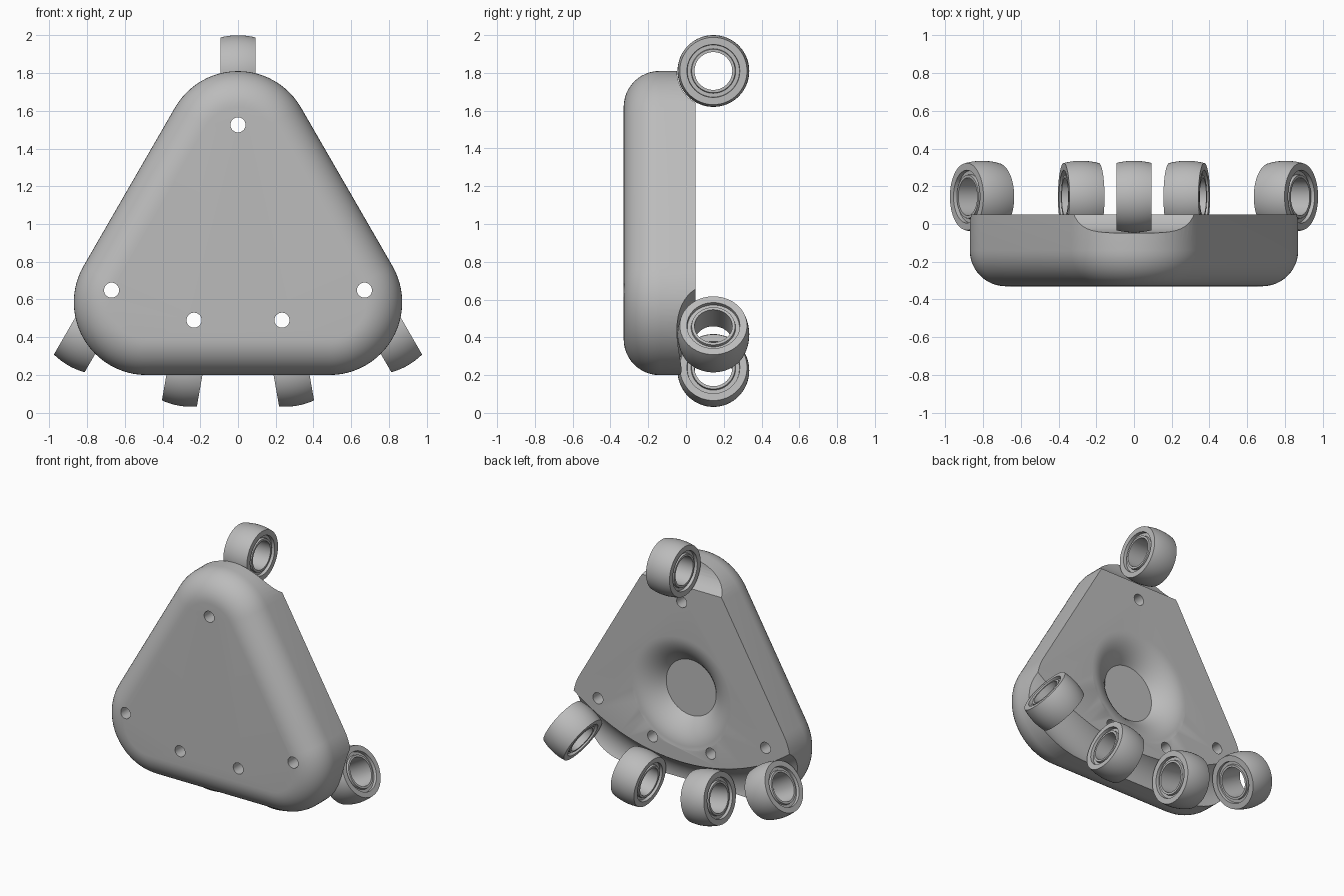
import bpy, bmesh, math
from mathutils import Matrix, Vector

cube = bpy.data.objects.get("Cube")
if cube:
    bpy.data.objects.remove(cube, do_unlink=True)

BACK, FRONT = 0.05, -0.33
WHEEL_Y, TOP_Z, ARC = 0.145, 1.81, 1.61     # wheel height, arc centre, arc radius
HOLE_ARC = 1.34

grey = bpy.data.materials.new("plain_grey")
grey.use_nodes = True
grey.diffuse_color = (0.5, 0.5, 0.5, 1)
grey.node_tree.nodes["Principled BSDF"].inputs["Base Color"].default_value = (0.5, 0.5, 0.5, 1)


def make(name, bm):
    bmesh.ops.recalc_face_normals(bm, faces=bm.faces)
    mesh = bpy.data.meshes.new(name)
    bm.to_mesh(mesh)
    bm.free()
    obj = bpy.data.objects.new(name, mesh)
    bpy.context.collection.objects.link(obj)
    mesh.materials.append(grey)
    return obj


def skin(bm, rings, close=False):
    """Bridge successive vertex rings; cap the ends or close the loop."""
    loops = [[bm.verts.new(p) for p in ring] for ring in rings]
    pairs = list(zip(loops, loops[1:]))
    if close:
        pairs.append((loops[-1], loops[0]))
    else:
        bm.faces.new(loops[0])
        bm.faces.new(loops[-1])
    for a, b in pairs:
        for i in range(len(a)):
            j = (i + 1) % len(a)
            bm.faces.new((a[i], a[j], b[j], b[i]))


def lathe(name, profile, matrix, steps=64, close=False):
    """Spin (radius, height) points about local z, then place."""
    bm = bmesh.new()
    turn = [2 * math.pi * i / steps for i in range(steps)]
    skin(bm, [[matrix @ Vector((r * math.cos(t), r * math.sin(t), h)) for t in turn]
              for r, h in profile], close)
    return make(name, bm)


def select(obj):
    bpy.ops.object.select_all(action='DESELECT')
    obj.select_set(True)
    bpy.context.view_layer.objects.active = obj


def cut(obj, cutter):
    cutter.hide_render = True
    select(obj)
    mod = obj.modifiers.new("cut", 'BOOLEAN')
    mod.operation, mod.solver, mod.object = 'DIFFERENCE', 'EXACT', cutter
    bpy.ops.object.modifier_apply(modifier=mod.name)
    bpy.data.objects.remove(cutter, do_unlink=True)


def on_arc(radius, degrees, y):
    a = math.radians(degrees)
    return Vector((radius * math.sin(a), y, TOP_Z - radius * math.cos(a)))


# Rounded triangular body with a rolled front edge
CORNER, FILLET, CENTRE_Z, REACH = 0.385, 0.19, 0.865, 0.56


def outline(inset, y):
    pts = []
    for k in range(3):
        mid = math.radians(90 + 120 * k)
        cx, cz = REACH * math.cos(mid), CENTRE_Z + REACH * math.sin(mid)
        for i in range(25):
            a = mid + math.radians(-60 + 5 * i)
            r = CORNER - inset
            pts.append((cx + r * math.cos(a), y, cz + r * math.sin(a)))
    return pts


rings = [outline(0, BACK)]
for i in range(13):
    a = math.radians(7.5 * i)
    rings.append(outline(FILLET * (1 - math.cos(a)), FRONT + FILLET * (1 - math.sin(a))))
bm = bmesh.new()
skin(bm, rings)
body = make("body", bm)

# Wheel pockets: a straight one at the top and a ring sweep along the bottom
along_x = Matrix.Rotation(math.pi / 2, 4, 'Y')
along_y = Matrix.Rotation(-math.pi / 2, 4, 'X')
POCKET = 0.193
cut(body, lathe("top_pocket_cutter", [(POCKET, -0.6), (POCKET, 0.6)],
                Matrix.Translation((0, WHEEL_Y, TOP_Z)) @ along_x))
tube = [(ARC + POCKET * math.cos(math.pi * i / 24), POCKET * math.sin(math.pi * i / 24))
        for i in range(48)]
cut(body, lathe("arc_pocket_cutter", tube,
                Matrix.Translation((0, WHEEL_Y, TOP_Z)) @ along_y, 144, True))

# Flared dish in the back
DISC, RIM, DEPTH = 0.2, 0.40, 0.11
flare = []
for i in range(9):
    t = i / 8
    flare.append((DISC + (RIM - DISC) * t, -DEPTH * (1 - t) ** 2))
flare.append((RIM + 0.05, 0.02))
cut(body, lathe("dish_cutter", flare, Matrix.Translation((0, BACK, CENTRE_Z)) @ along_y))

# Screw holes, one inward of each wheel
ANGLES = (-30, -10, 10, 30)
holes = [on_arc(HOLE_ARC, a, 0) for a in ANGLES] + [Vector((0, 0, TOP_Z - ARC + HOLE_ARC - 0.015))]
for p in holes:
    cut(body, lathe("hole_cutter", [(0.04, -0.6), (0.04, 0.6)],
                    Matrix.Translation(p) @ along_y, 32))

# Crowned wheels with a grooved face and an open hub
WIDE, RADIUS = 0.094, 0.19
half = [(0.1, WIDE - 0.006), (0.115, WIDE - 0.006), (0.118, WIDE - 0.022),
        (0.138, WIDE - 0.022), (0.14, WIDE)]
crown = [(RADIUS - 0.012 * (i / 6) ** 2, WIDE * i / 6) for i in range(6, -7, -1)]
wheel_profile = half + crown + [(r, -h) for r, h in reversed(half)]
spots = [("top_wheel", Vector((0, WHEEL_Y, TOP_Z)), 0)]
spots += [("lower_wheel_%d" % (i + 1), on_arc(ARC, a, WHEEL_Y), a) for i, a in enumerate(ANGLES)]
parts = [body]
for name, place, angle in spots:
    tilt = Matrix.Rotation(math.radians(-angle), 4, 'Y')
    parts.append(lathe(name, wheel_profile, Matrix.Translation(place) @ tilt @ along_x, 64, True))

for obj in parts:
    select(obj)
    bpy.ops.object.shade_smooth_by_angle(angle=math.radians(30))
